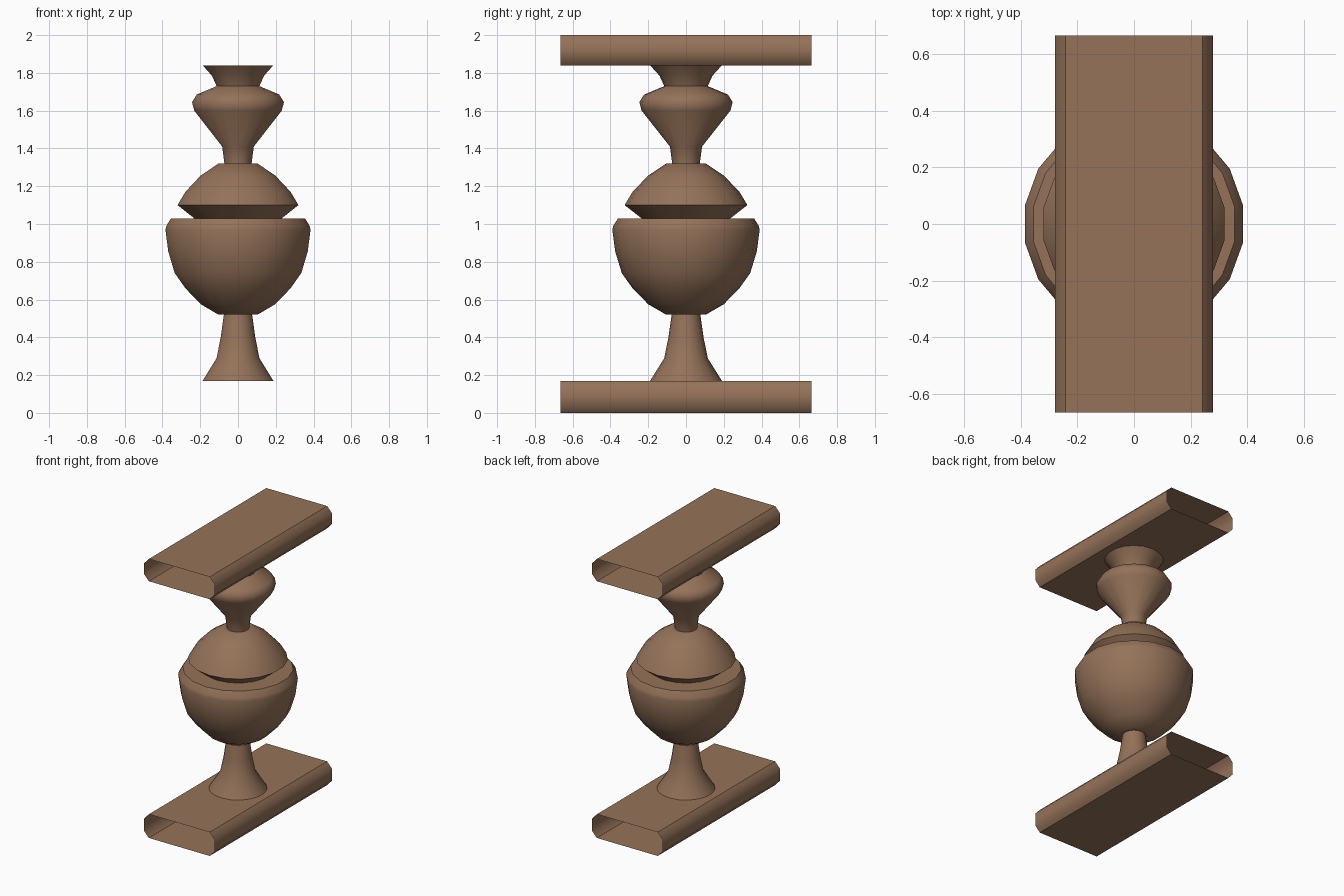
import bpy
import math

if "Cube" in bpy.data.objects:
    bpy.data.objects.remove(bpy.data.objects["Cube"])

SIDES = 18

wood = bpy.data.materials.new("brown_wood")
wood.diffuse_color = (0.30, 0.17, 0.10, 1)
wood.use_nodes = True
wood.node_tree.nodes["Principled BSDF"].inputs["Base Color"].default_value = wood.diffuse_color


def make_object(name, verts, faces, sharp_angle):
    mesh = bpy.data.meshes.new(name)
    mesh.from_pydata(verts, [], faces)
    mesh.materials.append(wood)
    obj = bpy.data.objects.new(name, mesh)
    bpy.context.collection.objects.link(obj)
    bpy.ops.object.select_all(action='DESELECT')
    bpy.context.view_layer.objects.active = obj
    obj.select_set(True)
    bpy.ops.object.shade_smooth_by_angle(angle=math.radians(sharp_angle))
    return obj


def lathe(name, profile):
    """Spin a bottom-to-top (radius, z) profile around the z axis."""
    verts, faces = [], []
    for r, z in profile:
        for i in range(SIDES):
            a = math.radians(10) + math.tau * i / SIDES
            verts.append((r * math.cos(a), r * math.sin(a), z))
    for k in range(len(profile) - 1):
        for i in range(SIDES):
            j = (i + 1) % SIDES
            faces.append((k * SIDES + i, k * SIDES + j,
                          (k + 1) * SIDES + j, (k + 1) * SIDES + i))
    return make_object(name, verts, faces, 50)


def rail(name, z0, z1, half_len=0.665, half_w=0.278, cx=0.037, cz=0.04):
    """Open-ended chamfered tube running along y."""
    w = half_w - cx
    section = [(-w, z0), (w, z0), (half_w, z0 + cz), (half_w, z1 - cz),
               (w, z1), (-w, z1), (-half_w, z1 - cz), (-half_w, z0 + cz)]
    n = len(section)
    verts = [(x, y, z) for y in (-half_len, half_len) for x, z in section]
    faces = [(i, n + i, n + (i + 1) % n, (i + 1) % n)[::-1] for i in range(n)]
    return make_object(name, verts, faces, 45)


# Rails at the bottom and top
rail("bottom_rail", 0.0, 0.17)
rail("top_rail", 1.84, 2.0)

# Turned column, from the bottom up
lathe("stem", [(0.19, 0.17), (0.115, 0.29), (0.093, 0.40), (0.076, 0.52)])
lathe("bowl", [(0.076, 0.52), (0.105, 0.52), (0.20, 0.575), (0.283, 0.66),
               (0.34, 0.74), (0.375, 0.855), (0.39, 0.97), (0.385, 0.99),
               (0.36, 1.03), (0.235, 1.03)])
lathe("lid", [(0.235, 1.03), (0.325, 1.10), (0.283, 1.17), (0.20, 1.257),
              (0.105, 1.32), (0.073, 1.32)])
lathe("upper_knob", [(0.073, 1.32), (0.085, 1.41), (0.235, 1.60),
                     (0.247, 1.645), (0.222, 1.685), (0.115, 1.73)])
lathe("top_flare", [(0.115, 1.73), (0.14, 1.785), (0.19, 1.84)])
